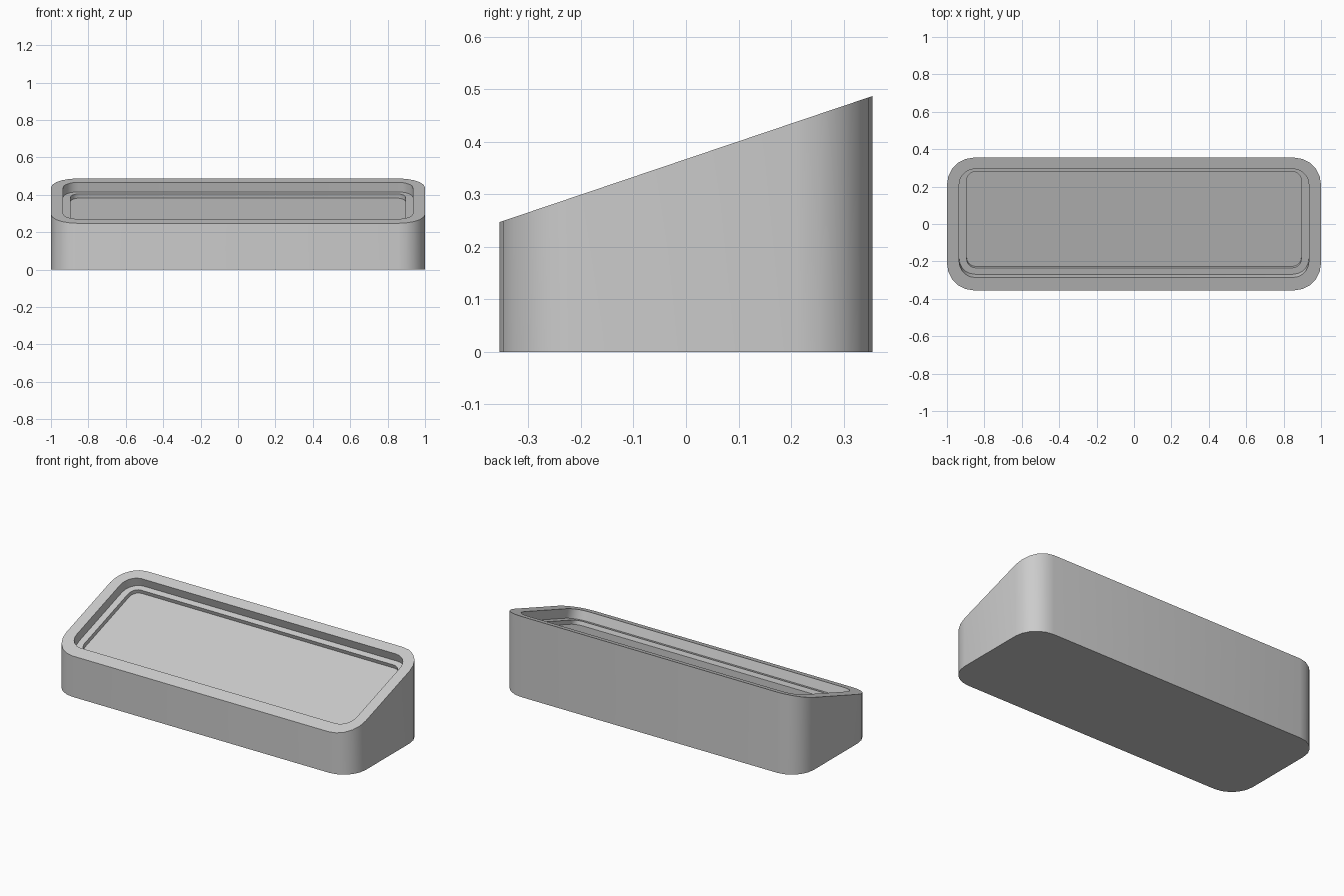
import bpy, bmesh, math

if "Cube" in bpy.data.objects:
    bpy.data.objects.remove(bpy.data.objects["Cube"])

SLOPE = 0.338                 # rise of the tilted top per unit of y
MID_Z = 0.367                 # height of the tilted top at y = 0
TILT = math.atan(SLOPE)
SEGS = 5                      # facets per rounded corner


def rounded_rect(hx, y0, y1, r):
    """Counter-clockwise rounded rectangle in plan."""
    pts = []
    corners = [(hx - r, y1 - r), (r - hx, y1 - r), (r - hx, y0 + r), (hx - r, y0 + r)]
    for i, (cx, cy) in enumerate(corners):
        for k in range(SEGS + 1):
            a = math.pi / 2 * (i + k / SEGS)
            pts.append((cx + r * math.cos(a), cy + r * math.sin(a)))
    return pts


def on_slope(outline, depth=0.0):
    """Lift a plan outline to the tilted top, then sink it along the top's normal."""
    return [(x, y + depth * math.sin(TILT), MID_Z + SLOPE * y - depth * math.cos(TILT))
            for x, y in outline]


body = rounded_rect(1.0, -0.355, 0.355, 0.145)
opening = rounded_rect(0.935, -0.286, 0.295, 0.085)
inner = rounded_rect(0.895, -0.252, 0.263, 0.05)

rings = [
    [(x, y, 0.0) for x, y in body],   # base
    on_slope(body),                   # outer top edge
    on_slope(opening),                # recess mouth
    on_slope(opening, 0.054),         # outer edge of ledge
    on_slope(inner, 0.054),           # inner edge of ledge
    on_slope(inner, 0.078),           # floor
]

# Wedge case: join the rings, then cap base and recess floor
bm = bmesh.new()
loops = [[bm.verts.new(p) for p in ring] for ring in rings]
n = len(body)
for a, b in zip(loops, loops[1:]):
    for i in range(n):
        j = (i + 1) % n
        bm.faces.new((a[i], a[j], b[j], b[i]))
bm.faces.new(loops[0][::-1])
bm.faces.new(loops[-1])
bmesh.ops.recalc_face_normals(bm, faces=bm.faces)

mesh = bpy.data.meshes.new("wedge_case")
bm.to_mesh(mesh)
bm.free()
case = bpy.data.objects.new("wedge_case", mesh)
bpy.context.collection.objects.link(case)
bpy.context.view_layer.objects.active = case
case.select_set(True)
bpy.ops.object.shade_smooth_by_angle(angle=math.radians(30))
